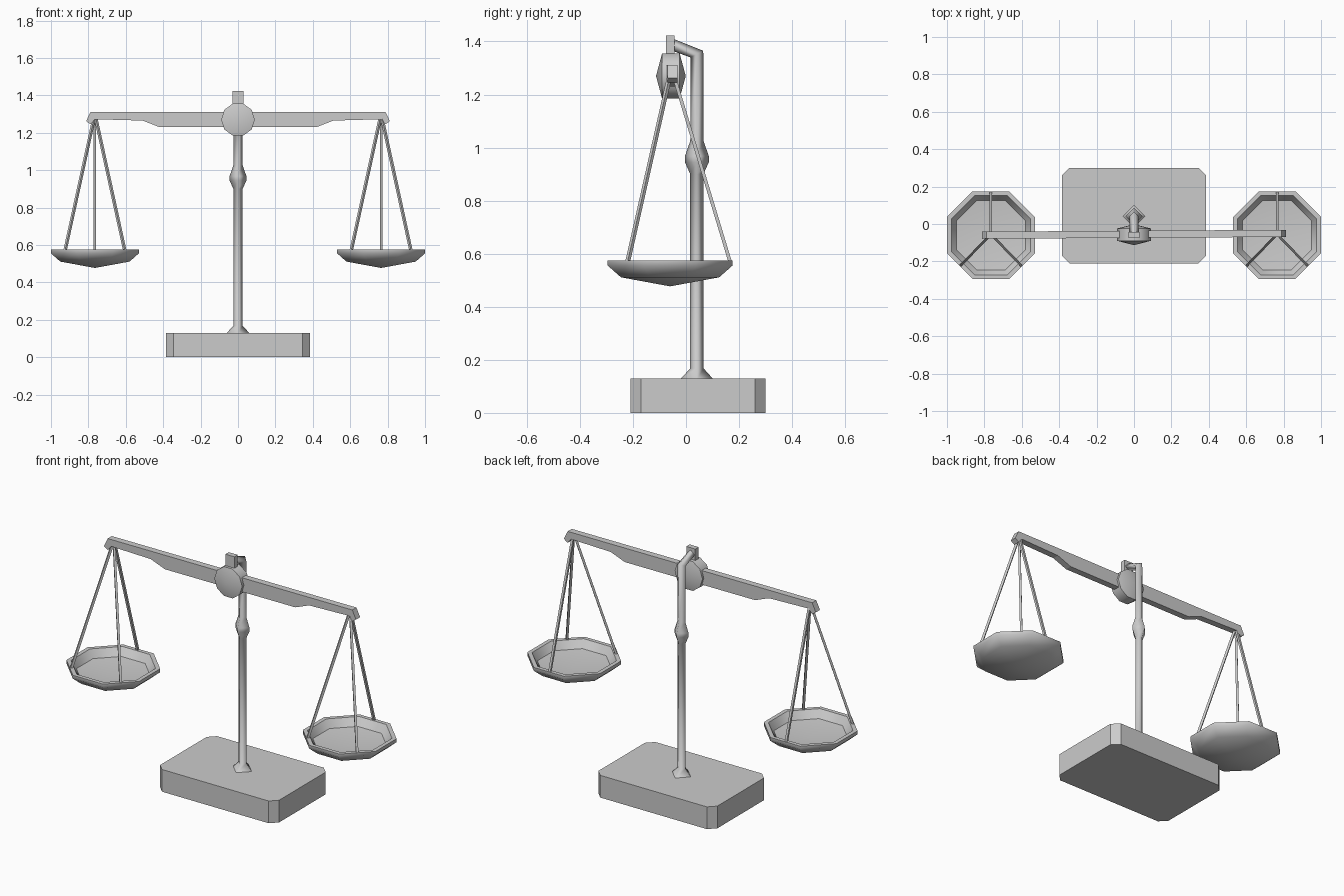
import bpy, bmesh, math
from mathutils import Vector

if "Cube" in bpy.data.objects:
    bpy.data.objects.remove(bpy.data.objects["Cube"])

AY = -0.055          # depth of beam, hub and pans
ARM = 0.765          # beam half length to the hanging points


def loft(name, rings, smooth=None):
    """Join equal-sized rings of points; a single-point ring closes to a tip."""
    bm = bmesh.new()
    rows = [[bm.verts.new(p) for p in r] for r in rings]
    for a, b in zip(rows, rows[1:]):
        n = max(len(a), len(b))
        for i in range(n):
            j = (i + 1) % n
            if len(a) == 1:
                bm.faces.new((a[0], b[j], b[i]))
            elif len(b) == 1:
                bm.faces.new((a[i], a[j], b[0]))
            else:
                bm.faces.new((a[i], a[j], b[j], b[i]))
    for r in (rows[0], rows[-1]):
        if len(r) > 2:
            bm.faces.new(r)
    bmesh.ops.recalc_face_normals(bm, faces=bm.faces)
    me = bpy.data.meshes.new(name)
    bm.to_mesh(me)
    bm.free()
    if smooth:
        for p in me.polygons:
            p.use_smooth = True
        me.set_sharp_from_angle(angle=math.radians(smooth))
    ob = bpy.data.objects.new(name, me)
    bpy.context.collection.objects.link(ob)
    return ob


def box(name, x, y0, y1, z0, z1):
    return loft(name, [[(-x, y0, z), (x, y0, z), (x, y1, z), (-x, y1, z)] for z in (z0, z1)])


# base slab with clipped corners
def slab(z, c=0.04, x=0.385, y0=-0.21, y1=0.30):
    return [(-x + c, y0, z), (x - c, y0, z), (x, y0 + c, z), (x, y1 - c, z),
            (x - c, y1, z), (-x + c, y1, z), (-x, y1 - c, z), (-x, y0 + c, z)]


loft("base", [slab(0), slab(0.13)])


# four-sided post with foot, collar and a bent arm at the top
def diamond(front, back, r):
    f, b = Vector((0, *front)), Vector((0, *back))
    m = (f + b) / 2
    return [f, m + Vector((r, 0, 0)), b, m - Vector((r, 0, 0))]


PY = 0.041
post = [diamond((PY - r, z), (PY + r, z), r) for z, r in
        [(0.125, 0.064), (0.168, 0.025), (0.90, 0.025), (0.945, 0.045),
         (0.968, 0.045), (1.025, 0.025)]]
post += [diamond((0.017, 1.34), (0.065, 1.365), 0.025),
         diamond((-0.06, 1.368), (-0.06, 1.415), 0.025)]
loft("post", post, 100)

# bracket that carries the hub
box("hub_bracket", 0.029, -0.075, -0.044, 1.27, 1.422)


# hub with shallow cones front and back
def circle_y(y, r, n=10):
    return [(r * math.cos(2 * math.pi * i / n), y, 1.27 + r * math.sin(2 * math.pi * i / n))
            for i in range(n)]


loft("hub", [[(0, -0.113, 1.27)], circle_y(-0.09, 0.09), circle_y(-0.024, 0.09), [(0, -0.001, 1.27)]], 50)

# beam profile, mirrored and given thickness
half = [(0.42, 1.23), (0.51, 1.265), (0.765, 1.272), (0.788, 1.245),
        (0.812, 1.262), (0.788, 1.312)]
outline = half + [(-x, z) for x, z in reversed(half)]
beam = loft("beam", [[(x, AY + d + 0.006 * x, z) for x, z in outline] for d in (-0.019, 0.019)])


# octagonal dish
def octagon(cx, apothem, z):
    r = apothem / math.cos(math.pi / 8)
    return [(cx + r * math.cos(math.pi * (i + 0.5) / 4),
             AY - 0.005 + r * math.sin(math.pi * (i + 0.5) / 4), z) for i in range(8)]


# pans and their three hanging rods
for side, s in (("left", -1), ("right", 1)):
    cx = s * ARM
    c = Vector((cx, AY - 0.005, 0))
    loft(side + "_pan", [[c + Vector((0, 0, 0.477))], octagon(cx, 0.185, 0.511),
                         octagon(cx, 0.235, 0.555), octagon(cx, 0.235, 0.575),
                         octagon(cx, 0.212, 0.575), octagon(cx, 0.185, 0.53),
                         [c + Vector((0, 0, 0.51))]], 50)
    for k, deg in enumerate((90, 225, 315)):
        a = math.radians(deg)
        low = c + Vector((0.226 * math.cos(a), 0.226 * math.sin(a), 0.57))
        top = c + Vector((0.006 * math.cos(a), 0.006 * math.sin(a) + 0.005, 1.28))
        d = (top - low).normalized()
        u = d.cross(Vector((0, 0, 1))).normalized()
        v = d.cross(u)
        ring = [0.0065 * (u + v), 0.0065 * (v - u), -0.0065 * (u + v), 0.0065 * (u - v)]
        loft(f"{side}_rod_{k + 1}", [[low + o for o in ring], [top + o for o in ring]])
